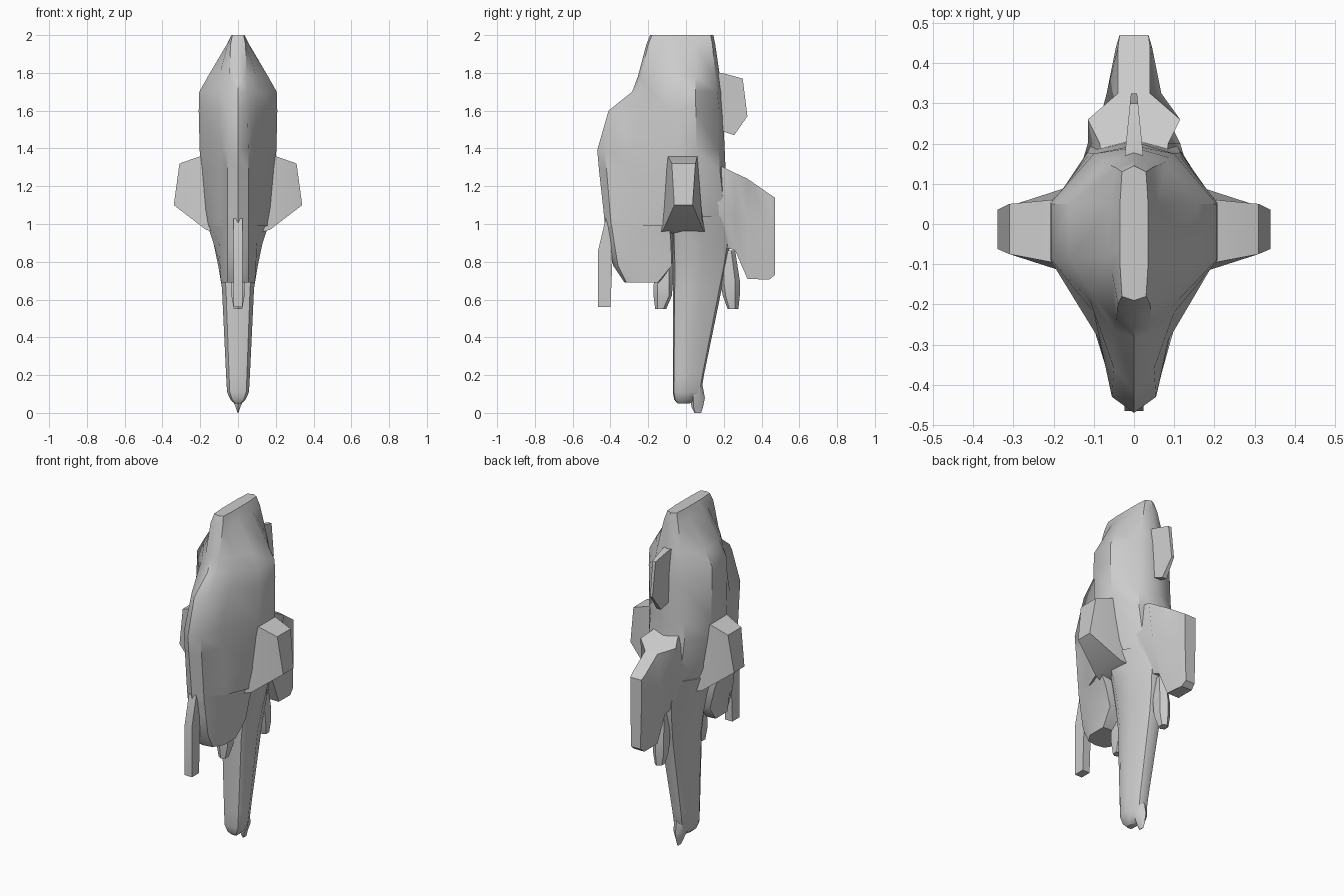
import bpy, bmesh, math


def finish(name, verts, faces):
    """Make a mesh object with consistent normals and angle-based smoothing."""
    me = bpy.data.meshes.new(name)
    me.from_pydata(verts, [], faces)
    bm = bmesh.new()
    bm.from_mesh(me)
    bmesh.ops.remove_doubles(bm, verts=bm.verts, dist=0.0005)
    bmesh.ops.recalc_face_normals(bm, faces=bm.faces)
    bm.to_mesh(me)
    bm.free()
    ob = bpy.data.objects.new(name, me)
    bpy.context.collection.objects.link(ob)
    bpy.ops.object.select_all(action='DESELECT')
    ob.select_set(True)
    bpy.context.view_layer.objects.active = ob
    bpy.ops.object.shade_smooth_by_angle(angle=math.radians(38))
    return ob


def loft(name, rings):
    """Skin between closed rings of equal length and cap both ends."""
    n = len(rings[0])
    verts = [v for r in rings for v in r]
    faces = [(k * n + i, k * n + (i + 1) % n, (k + 1) * n + (i + 1) % n, (k + 1) * n + i)
             for k in range(len(rings) - 1) for i in range(n)]
    faces += [tuple(range(n)), tuple(range((len(rings) - 1) * n, len(rings) * n))]
    return finish(name, verts, faces)


def level(z, yf, half, yb):
    """Mirrored horizontal ring: centre front, half outline, centre back."""
    return ([(0, yf, z)] + [(x, y, z) for x, y in half] + [(0, yb, z)]
            + [(-x, y, z) for x, y in reversed(half)])


def upright(y, half):
    """Mirrored ring standing across the x-z plane."""
    return [(x, y, z) for x, z in half] + [(-x, y, z) for x, z in reversed(half)]


def blade(name, profile, width):
    """Side profile (y, z) thickened by width(y) each way."""
    return loft(name, [[(s * width(y), y, z) for y, z in profile] for s in (1, -1)])


# Main hull, top to belly
loft("hull", [
    level(2.00, -.19, [(.03, -.18), (.035, -.10), (.035, -.06), (.035, .05), (.03, .13)], .145),
    level(1.95, -.21, [(.04, -.20), (.055, -.12), (.06, -.08), (.06, .05), (.045, .14)], .155),
    level(1.78, -.255, [(.045, -.24), (.10, -.18), (.16, -.09), (.16, .05), (.08, .155)], .18),
    level(1.70, -.285, [(.05, -.265), (.11, -.19), (.205, -.09), (.205, .05), (.09, .165)], .19),
    level(1.60, -.41, [(.05, -.36), (.10, -.22), (.208, -.09), (.208, .052), (.10, .175)], .195),
    level(1.39, -.47, [(.055, -.43), (.085, -.29), (.203, -.09), (.203, .055), (.11, .175)], .205),
    level(1.28, -.46, [(.055, -.42), (.09, -.28), (.195, -.09), (.195, .06), (.115, .18)], .21),
    level(1.10, -.44, [(.055, -.405), (.10, -.26), (.185, -.09), (.18, .06), (.105, .20)], .23),
    level(0.99, -.429, [(.055, -.395), (.10, -.26), (.17, -.09), (.155, .05), (.08, .19)], .23),
])

# Forward lower hull, separate from the tail
loft("lower_front_hull", [
    level(1.02, -.432, [(.055, -.398), (.10, -.26), (.17, -.09)], -.04),
    level(0.90, -.41, [(.055, -.38), (.10, -.26), (.13, -.08)], -.06),
    level(0.78, -.385, [(.055, -.36), (.095, -.27), (.105, -.075)], -.075),
    level(0.69, -.325, [(.055, -.315), (.09, -.26), (.09, -.15)], -.14),
])


# Long tapering tail
def tail_ring(z, w, yf, yb):
    d = yb - yf
    return level(z, yf, [(w * .75, yf + d * .04), (w, yf + d * .2),
                         (w * .95, yf + d * .55), (w * .45, yb - d * .05)], yb)


loft("tail", [
    tail_ring(1.04, .165, -.08, .24), tail_ring(.90, .13, -.075, .235),
    tail_ring(.78, .105, -.07, .215), tail_ring(.66, .085, -.07, .19),
    tail_ring(.20, .063, -.07, .095), tail_ring(.11, .058, -.07, .08),
    tail_ring(.07, .04, -.062, .06), tail_ring(.05, .018, -.045, .02),
])
loft("tail_tip", [
    level(.16, .02, [(.035, .04), (.03, .07)], .085),
    level(.08, .02, [(.035, .04), (.025, .08)], .10),
    level(.03, .03, [(.012, .04), (.01, .075)], .09),
    level(.00, .045, [(.002, .05), (.002, .07)], .08),
])

# Side stubs with sloping outer faces
for s, side in ((1, "right"), (-1, "left")):
    def stub(x, y0, y1, z):
        return [(s * x, y0, z), (s * x, y1, z)]
    loft(side + "_side_stub", [
        stub(.12, -.10, .06, 1.365) + stub(.10, -.14, .11, .95)[::-1],
        stub(.205, -.095, .06, 1.357) + stub(.17, -.12, .09, .97)[::-1],
        stub(.31, -.075, .05, 1.32) + stub(.34, -.062, .035, 1.10)[::-1],
    ])

# Rear stabiliser, flared at the root
loft("rear_stabiliser", [
    upright(.15, [(.08, 1.325), (.13, 1.12), (.06, .88)]),
    upright(.20, [(.085, 1.30), (.115, 1.10), (.05, .88)]),
    upright(.26, [(.115, 1.27), (.085, 1.04), (.045, .86)]),
    upright(.325, [(.04, 1.24), (.068, 1.02), (.04, .71)]),
    upright(.44, [(.04, 1.16), (.045, .98), (.035, .705)]),
    upright(.47, [(.036, 1.14), (.036, .96), (.03, .73)]),
])

# Thin fin on the upper back
blade("upper_fin", [(.17, 1.80), (.19, 1.80), (.30, 1.77), (.325, 1.57), (.255, 1.47), (.17, 1.50)],
      lambda y: .022 - (y - .18) * .1)

# Long strut on the front keel
blade("front_strut", [(-.425, 1.03), (-.465, .86), (-.465, .56), (-.40, .56), (-.39, .80), (-.40, .95)],
      lambda y: .024)

# Small pods in front of and behind the tail
loft("front_pod", [
    level(.80, -.13, [(.02, -.12), (.02, -.09)], -.06),
    level(.68, -.172, [(.035, -.15), (.035, -.09)], -.07),
    level(.62, -.172, [(.035, -.15), (.035, -.09)], -.075),
    level(.55, -.163, [(.022, -.15), (.022, -.12)], -.105),
])
loft("rear_pod", [
    level(.86, .18, [(.025, .20), (.025, .24)], .26),
    level(.70, .18, [(.035, .20), (.035, .26)], .285),
    level(.62, .195, [(.035, .21), (.035, .26)], .285),
    level(.55, .22, [(.022, .23), (.022, .26)], .277),
])
